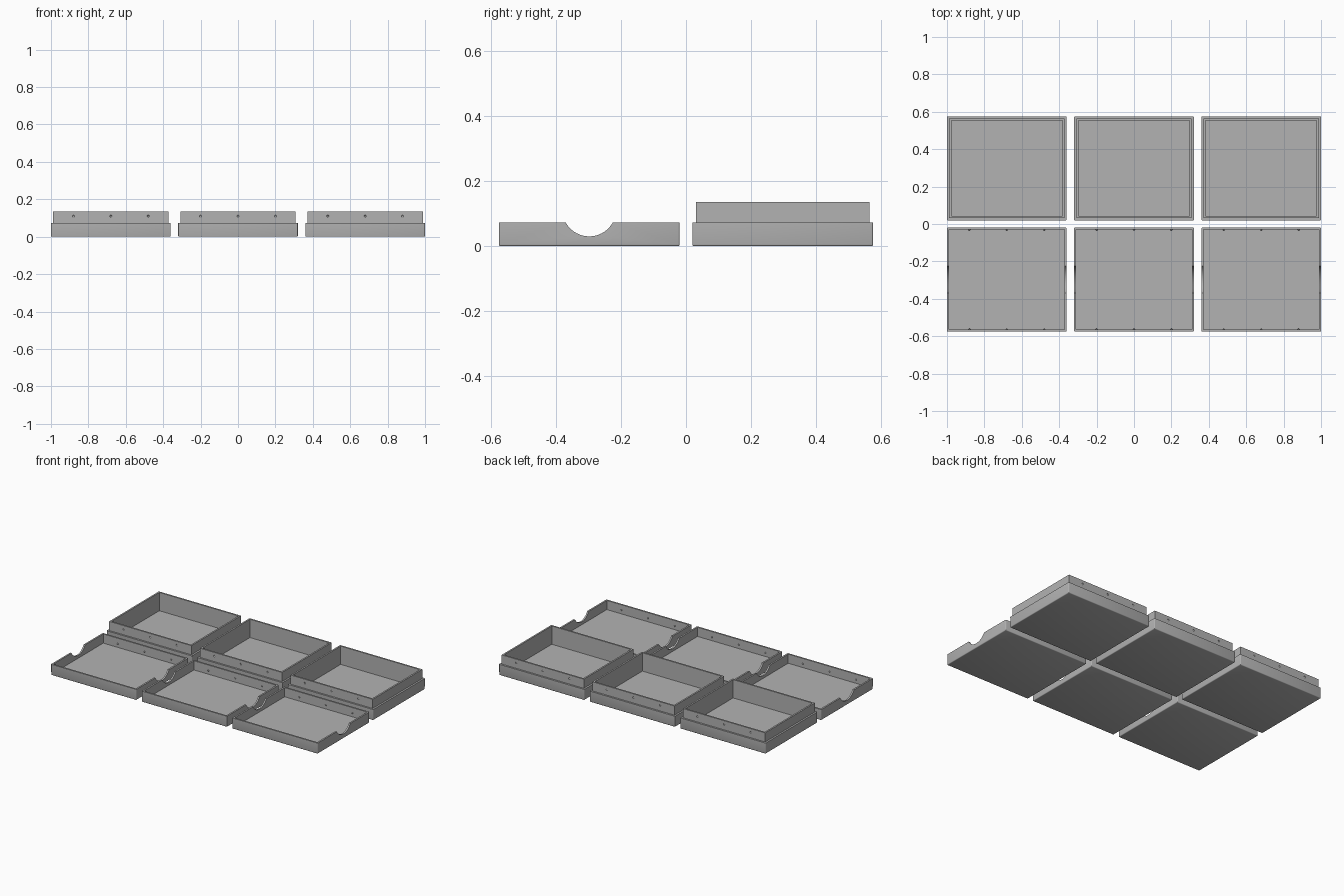
import bpy, bmesh, math
from mathutils import Matrix, Vector

if "Cube" in bpy.data.objects:
    bpy.data.objects.remove(bpy.data.objects["Cube"])

HX, HY = 0.32, 0.278          # half size of each tray
LEDGE, TOP = 0.073, 0.135     # height of lower body and of box rim
WALL, FLOOR = 0.011, 0.011
PITCH, ROW_Y = 0.68, 0.2975
DOTS = (-0.2, 0.0, 0.2)

grey = bpy.data.materials.new("grey plastic")
grey.diffuse_color = (0.45, 0.45, 0.45, 1)
grey.use_nodes = True
grey.node_tree.nodes["Principled BSDF"].inputs["Base Color"].default_value = grey.diffuse_color


def make_object(name, bm, location=(0, 0, 0)):
    mesh = bpy.data.meshes.new(name)
    bm.to_mesh(mesh)
    bm.free()
    mesh.materials.append(grey)
    obj = bpy.data.objects.new(name, mesh)
    obj.location = location
    bpy.context.collection.objects.link(obj)
    return obj


def tray(name, rings):
    """Skin rectangular rings (inset, z) from the underside to the inner floor."""
    bm = bmesh.new()
    loops = []
    for inset, z in rings:
        x, y = HX - inset, HY - inset
        loops.append([bm.verts.new(p) for p in
                      ((-x, -y, z), (x, -y, z), (x, y, z), (-x, y, z))])
    for a, b in zip(loops, loops[1:]):
        for i in range(4):
            j = (i + 1) % 4
            bm.faces.new((a[i], a[j], b[j], b[i]))
    bm.faces.new(loops[0][::-1])
    bm.faces.new(loops[-1])
    # soften the underside and the outer vertical edges
    low = set(loops[0])
    outer = low | set(loops[1])
    edges = [e for e in bm.edges if set(e.verts) <= outer and set(e.verts) & low]
    bmesh.ops.bevel(bm, geom=edges, offset=0.005, segments=3, profile=0.5,
                    affect='EDGES')
    bmesh.ops.recalc_face_normals(bm, faces=bm.faces[:])
    return make_object(name, bm)


def dots(y, z, radius):
    """Small spheres along the front and back walls."""
    bm = bmesh.new()
    for x in DOTS:
        for s in (-1, 1):
            bmesh.ops.create_uvsphere(bm, u_segments=12, v_segments=8, radius=radius,
                                      matrix=Matrix.Translation((x, s * y, z)))
    return bm


def cut(obj, cutter):
    mod = obj.modifiers.new("cut", 'BOOLEAN')
    mod.operation, mod.solver, mod.object = 'DIFFERENCE', 'EXACT', cutter
    bpy.context.view_layer.objects.active = obj
    bpy.ops.object.modifier_apply(modifier=mod.name)
    bpy.data.objects.remove(cutter)


def finish(obj):
    bpy.ops.object.select_all(action='DESELECT')
    obj.select_set(True)
    bpy.context.view_layer.objects.active = obj
    bpy.ops.object.shade_smooth_by_angle(angle=math.radians(35))


# box with stepped rim and snap dimples
box = tray("box", [(0, 0), (0, LEDGE), (0.012, LEDGE), (0.012, TOP),
                   (0.023, TOP), (0.023, FLOOR)])
cut(box, make_object("dimple_cutter", dots(HY - 0.012, 0.11, 0.006)))
finish(box)

# lid with round thumb notches in both side walls
lid = tray("lid", [(0, 0), (0, LEDGE), (WALL, LEDGE), (WALL, FLOOR)])
bm = bmesh.new()
bmesh.ops.create_cone(bm, cap_ends=True, segments=64, radius1=0.0826, radius2=0.0826,
                      depth=0.8, matrix=Matrix.Translation((0, 0, 0.1126))
                      @ Matrix.Rotation(math.pi / 2, 4, 'Y'))
cut(lid, make_object("notch_cutter", bm))
finish(lid)

# snap bumps on the inside of the lid
bumps = make_object("lid_bumps", dots(HY - WALL, 0.036, 0.005))
finish(bumps)

# three boxes behind three lids
for obj, y in ((box, ROW_Y), (lid, -ROW_Y), (bumps, -ROW_Y)):
    obj.location = (0, y, 0)
    for side, word in ((-1, "left"), (1, "right")):
        twin = obj.copy()
        twin.name = f"{obj.name}_{word}"
        twin.location = (side * PITCH, y, 0)
        bpy.context.collection.objects.link(twin)
